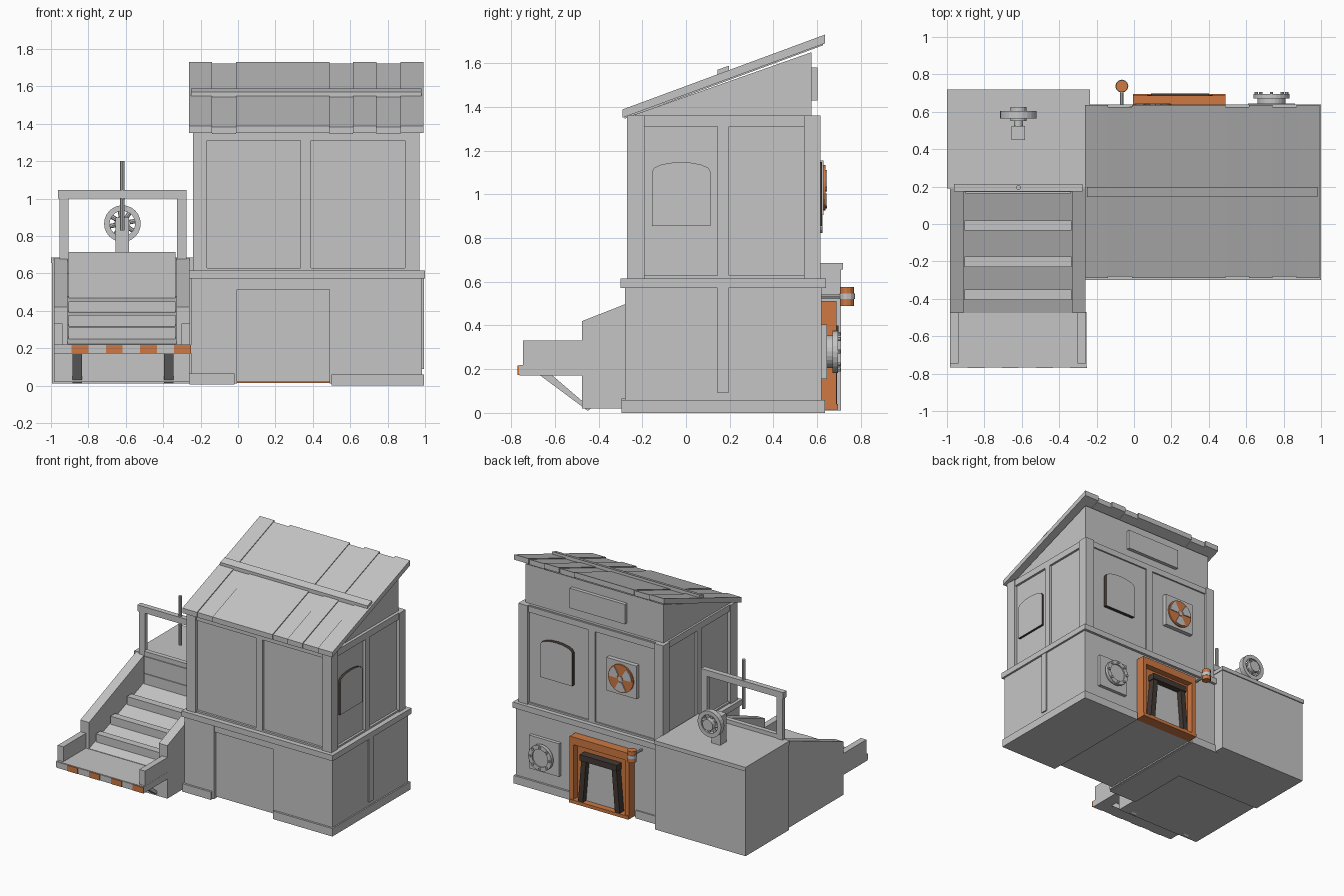
import bpy, bmesh, math
from mathutils import Matrix, Vector

if "Cube" in bpy.data.objects:
    bpy.data.objects.remove(bpy.data.objects["Cube"])


def mat(name, c):
    m = bpy.data.materials.new(name)
    m.diffuse_color = (*c, 1)
    m.use_nodes = True
    m.node_tree.nodes["Principled BSDF"].inputs["Base Color"].default_value = m.diffuse_color
    return m


GREY = mat("plain grey", (0.56, 0.56, 0.56))
ORANGE = mat("rust orange", (0.62, 0.19, 0.055))
DARK = mat("dark brown", (0.055, 0.042, 0.035))


def finish(name, bm, *mats):
    bmesh.ops.recalc_face_normals(bm, faces=bm.faces)
    me = bpy.data.meshes.new(name)
    bm.to_mesh(me)
    bm.free()
    ob = bpy.data.objects.new(name, me)
    bpy.context.collection.objects.link(ob)
    for m in mats:
        me.materials.append(m)
    return ob


def box(name, x0, x1, y0, y1, z0, z1, m=GREY):
    bm = bmesh.new()
    bmesh.ops.create_cube(bm, size=1)
    for v in bm.verts:
        v.co = ((x0 + x1) / 2 + v.co.x * (x1 - x0), (y0 + y1) / 2 + v.co.y * (y1 - y0),
                (z0 + z1) / 2 + v.co.z * (z1 - z0))
    return finish(name, bm, m)


def prism(name, pts, axis, a, b, m=GREY, side=None):
    """Extrude a profile: axis x uses (y, z) points, axis y uses (x, z) points."""
    bm = bmesh.new()
    put = (lambda p, t: (t, p[0], p[1])) if axis == 'x' else (lambda p, t: (p[0], t, p[1]))
    lo = [bm.verts.new(put(p, a)) for p in pts]
    hi = [bm.verts.new(put(p, b)) for p in pts]
    bm.faces.new(lo)
    bm.faces.new(hi)
    for i in range(len(pts)):
        j = (i + 1) % len(pts)
        f = bm.faces.new((lo[i], lo[j], hi[j], hi[i]))
        f.material_index = 1 if side else 0
    return finish(name, bm, *([m, side] if side else [m]))


def cyl(name, p0, p1, r, m=GREY, n=20):
    p0, p1 = Vector(p0), Vector(p1)
    d = p1 - p0
    bm = bmesh.new()
    bmesh.ops.create_cone(bm, cap_ends=True, segments=n, radius1=r, radius2=r, depth=d.length)
    q = Vector((0, 0, 1)).rotation_difference(d).to_matrix().to_4x4()
    bm.transform(Matrix.Translation((p0 + p1) / 2) @ q)
    return finish(name, bm, m)


def ring(name, x, z, y0, y1, r0, r1, m=GREY, n=24):
    bm = bmesh.new()
    loops = []
    for r, y in ((r0, y0), (r1, y0), (r1, y1), (r0, y1)):
        loops.append([bm.verts.new((x + r * math.cos(2 * math.pi * i / n), y,
                                    z + r * math.sin(2 * math.pi * i / n))) for i in range(n)])
    for k in range(4):
        A, B = loops[k], loops[(k + 1) % 4]
        for i in range(n):
            j = (i + 1) % n
            bm.faces.new((A[i], A[j], B[j], B[i]))
    return finish(name, bm, m)


# Lower storey: two wall blocks around a recessed doorway, lintel, plinth
box("lower_wall_left", -0.25, -0.005, -0.28, 0.62, 0.01, 0.575)
box("lower_wall_right", 0.49, 0.985, -0.28, 0.62, 0.01, 0.575)
box("lower_core", -0.005, 0.49, -0.255, 0.61, 0.02, 0.575)
box("front_lintel", -0.005, 0.49, -0.275, -0.25, 0.515, 0.575)
box("back_lintel", -0.005, 0.49, 0.6, 0.62, 0.5, 0.575)
box("plinth_left", -0.26, -0.02, -0.295, 0.63, 0.005, 0.065)
box("plinth_right", 0.5, 0.995, -0.295, 0.635, 0.0, 0.06)
box("lower_side_post", 0.98, 0.995, 0.145, 0.195, 0.09, 0.575)
box("floor_band", -0.262, 1.0, -0.3, 0.64, 0.572, 0.615)

# Upper storey: recessed walls with posts and rails
box("upper_walls", -0.215, 0.945, -0.245, 0.595, 0.61, 1.36)
for x0, x1 in ((-0.24, -0.165), (0.893, 0.97)):
    for y0, y1 in ((-0.27, -0.19), (0.54, 0.615)):
        box("corner_post", x0, x1, y0, y1, 0.615, 1.36)
for y0, y1 in ((-0.262, -0.24), (0.59, 0.607)):
    box("middle_post", 0.335, 0.39, y0, y1, 0.615, 1.35)
    box("top_rail", -0.2, 0.93, y0, y1, 1.31, 1.355)
    box("bottom_rail", -0.2, 0.93, y0, y1, 0.615, 0.628)
for x0, x1 in ((-0.23, -0.21), (0.94, 0.962)):
    box("side_middle_post", x0, x1, 0.145, 0.197, 0.615, 1.355)
    box("side_top_rail", x0, x1, -0.22, 0.57, 1.31, 1.36)
    box("side_bottom_rail", x0, x1, -0.22, 0.57, 0.615, 0.628)

# Gable wedge and sloped roof sheets
prism("gable", [(-0.23, 1.355), (0.575, 1.355), (0.575, 1.65), (-0.23, 1.366)], 'x', -0.215, 0.94)
edges = [-0.262, -0.14, -0.01, 0.49, 0.615, 0.74, 0.87, 0.992]
for i in range(7):
    d = 0.009 * (i % 2)
    prism("roof_sheet", [(-0.29 + d, 1.35 - d / 2), (0.635 - d, 1.69 - d), (0.635 - d, 1.73 - d),
                         (-0.29 + d, 1.388 - d / 2)], 'x', edges[i], edges[i + 1])
prism("roof_batten", [(0.145, 1.54), (0.197, 1.56), (0.197, 1.588), (0.145, 1.57)], 'x', -0.25, 0.98)
box("back_sign", 0.09, 0.55, 0.57, 0.602, 1.43, 1.58)

# Arched windows: raised panels with dark edges
def arch(c):
    top = [(c + 0.133 * math.cos(a), 1.105 + 0.042 * math.sin(a))
           for a in [math.pi * k / 8 for k in range(9)]]
    return [(c - 0.133, 0.855), (c + 0.133, 0.855)] + top


prism("side_window", arch(-0.022), 'x', 0.94, 0.963, GREY, DARK)
prism("back_window", arch(0.65), 'y', 0.59, 0.622, GREY, DARK)

# Hazard sign: orange disc with three grey blades
sx, sz = 0.10, 1.03
box("hazard_plate", sx - 0.125, sx + 0.125, 0.59, 0.628, sz - 0.125, sz + 0.125)
cyl("hazard_disc", (sx, 0.62, sz), (sx, 0.638, sz), 0.105, ORANGE, 24)
for k in range(3):
    a0 = math.radians(30 + 120 * k)
    fan = [(sx + r * math.cos(a0 + t), sz + r * math.sin(a0 + t))
           for r, ts in ((0.03, (-0.5, 0.5)), (0.095, (0.5, 0.25, 0, -0.25, -0.5)))
           for t in ts]
    prism("hazard_blade", fan, 'y', 0.634, 0.645)
cyl("hazard_hub", (sx, 0.63, sz), (sx, 0.645, sz), 0.018, GREY, 12)

# Back hatch: plate, ring, dome and bolts
hx, hz = 0.735, 0.28
box("hatch_plate", hx - 0.125, hx + 0.125, 0.61, 0.645, hz - 0.125, hz + 0.125)
cyl("hatch_base", (hx, 0.64, hz), (hx, 0.672, hz), 0.075, GREY, 24)
ring("hatch_ring", hx, hz, 0.67, 0.695, 0.066, 0.097)
cyl("hatch_cover", (hx, 0.66, hz), (hx, 0.685, hz), 0.067, GREY, 24)
for k in range(8):
    a = math.pi * k / 4
    bx, bz = hx + 0.082 * math.cos(a), hz + 0.082 * math.sin(a)
    cyl("hatch_bolt", (bx, 0.69, bz), (bx, 0.706, bz), 0.009, GREY, 8)

# Back doorway: orange surround, dark tapered frame, grey door
box("orange_panel", 0.0, 0.49, 0.61, 0.64, 0.02, 0.51, ORANGE)
for x0, x1 in ((-0.005, 0.03), (0.46, 0.49)):
    box("orange_jamb", x0, x1, 0.61, 0.688, 0.02, 0.51, ORANGE)
box("orange_header", -0.005, 0.49, 0.61, 0.688, 0.455, 0.512, ORANGE)
box("orange_sill", -0.005, 0.49, 0.61, 0.695, 0.015, 0.04, ORANGE)
prism("back_door", [(0.1, 0.04), (0.39, 0.04), (0.36, 0.36), (0.13, 0.36)], 'y', 0.63, 0.65)
for s in (-1, 1):
    X = lambda d: 0.245 + s * d
    prism("door_frame_leg", [(X(0.135), 0.03), (X(0.175), 0.03), (X(0.145), 0.38), (X(0.105), 0.38)],
          'y', 0.63, 0.69, DARK)
box("door_frame_top", 0.09, 0.40, 0.63, 0.698, 0.355, 0.4, DARK)

# Wall lamp
lx, ly = -0.065, 0.737
cyl("lamp_body", (lx, ly, 0.49), (lx, ly, 0.575), 0.032, ORANGE, 12)
cyl("lamp_band", (lx, ly, 0.52), (lx, ly, 0.545), 0.035, GREY, 12)
cyl("lamp_arm", (lx, 0.61, 0.533), (lx, ly, 0.533), 0.009, GREY, 8)

# Rear landing block
box("landing_block", -0.995, -0.24, 0.19, 0.71, 0.01, 0.662)
box("landing_top", -1.0, -0.235, 0.19, 0.718, 0.655, 0.685)

# Ramp with cleats and sloped side walls
prism("ramp", [(-0.475, 0.02), (0.2, 0.02), (0.2, 0.48), (-0.475, 0.223)], 'x', -0.93, -0.31)
for x0, x1 in ((-0.985, -0.912), (-0.328, -0.258)):
    prism("ramp_side", [(-0.475, 0.02), (0.2, 0.02), (0.2, 0.685), (-0.475, 0.42)], 'x', x0, x1)
for y in (-0.405, -0.23, -0.035):
    z = 0.25 + 0.38 * (y + 0.405)
    box("ramp_cleat", -0.905, -0.335, y, y + 0.055, z - 0.005, z + 0.06)
box("ramp_back_board", -0.905, -0.335, 0.17, 0.205, 0.45, 0.715)
for z in (0.525, 0.655):
    box("back_board_slat", -0.9, -0.34, 0.163, 0.175, z, z + 0.025)

# Front step with rails, striped edge and struts
box("front_step", -0.985, -0.255, -0.762, -0.47, 0.17, 0.22)
for x0, x1 in ((-0.985, -0.938), (-0.303, -0.256)):
    box("step_rail", x0, x1, -0.745, -0.47, 0.22, 0.332)
box("step_edge", -0.985, -0.255, -0.766, -0.76, 0.175, 0.217)
for k in range(4):
    x = -0.89 + 0.183 * k
    box("edge_stripe", x, x + 0.09, -0.77, -0.763, 0.173, 0.217, ORANGE)
for x in (-0.885, -0.395):
    prism("step_strut", [(-0.665, 0.17), (-0.61, 0.17), (-0.435, 0.02), (-0.45, 0.01)], 'x', x, x + 0.05)

# Gate frame and pole above the ramp
for x in (-0.955, -0.325):
    box("gate_post", x, x + 0.05, 0.18, 0.212, 0.6, 1.005)
box("gate_bar", -0.963, -0.276, 0.175, 0.215, 1.0, 1.047)
cyl("gate_pole", (-0.618, 0.195, 0.83), (-0.618, 0.195, 1.2), 0.013, GREY, 10)

# Hand wheel on a pedestal
wx, wz = -0.618, 0.866
box("wheel_pedestal", wx - 0.036, wx + 0.036, 0.45, 0.525, 0.68, 0.9)
cyl("wheel_axle", (wx, 0.52, wz), (wx, 0.61, wz), 0.024, GREY, 12)
cyl("wheel_hub", (wx, 0.55, wz), (wx, 0.625, wz), 0.043, GREY, 16)
ring("wheel_rim", wx, wz, 0.565, 0.605, 0.068, 0.098)
for k in range(8):
    a = math.pi * k / 4 + 0.2
    cyl("wheel_spoke", (wx, 0.585, wz), (wx + 0.075 * math.cos(a), 0.585, wz + 0.075 * math.sin(a)),
        0.012, GREY, 8)
